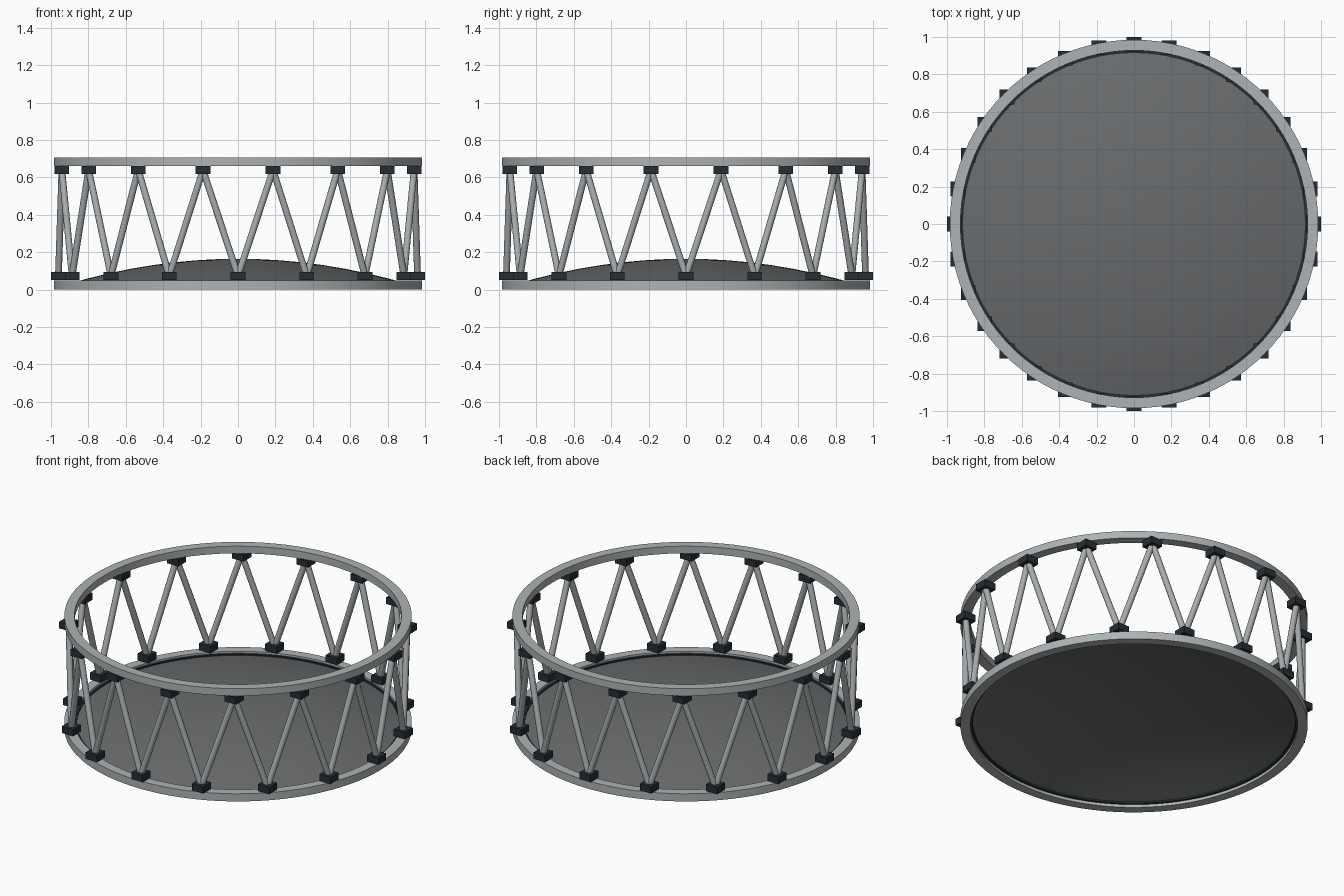
import bpy, bmesh, math
from mathutils import Vector

if "Cube" in bpy.data.objects:
    bpy.data.objects.remove(bpy.data.objects["Cube"])


def material(name, rgb):
    m = bpy.data.materials.new(name)
    m.diffuse_color = (*rgb, 1)
    m.use_nodes = True
    m.node_tree.nodes["Principled BSDF"].inputs["Base Color"].default_value = m.diffuse_color
    return m


METAL = material("light grey metal", (0.42, 0.45, 0.46))
STRUT = material("strut grey", (0.39, 0.42, 0.43))
PANEL = material("dark grey panel", (0.14, 0.147, 0.152))
JOINT = material("blue black joint", (0.020, 0.027, 0.034))

N = 16        # joints per ring
R = 0.96      # joint circle radius
SEG = 96


def lathe(name, profile, mat, closed=True):
    """Spin an (r, z) profile around z."""
    bm = bmesh.new()
    vs = [bm.verts.new((r, 0, z)) for r, z in profile]
    es = [bm.edges.new((a, b)) for a, b in zip(vs, vs[1:])]
    if closed:
        es.append(bm.edges.new((vs[-1], vs[0])))
    bmesh.ops.spin(bm, geom=vs + es, cent=(0, 0, 0), axis=(0, 0, 1),
                   angle=math.tau, steps=SEG)
    bmesh.ops.remove_doubles(bm, verts=bm.verts, dist=1e-4)
    bmesh.ops.recalc_face_normals(bm, faces=bm.faces)
    if not closed and sum(f.normal.z for f in bm.faces) < 0:
        bmesh.ops.reverse_faces(bm, faces=bm.faces)
    me = bpy.data.meshes.new(name)
    bm.to_mesh(me)
    bm.free()
    ob = bpy.data.objects.new(name, me)
    bpy.context.collection.objects.link(ob)
    return finish(ob, name, mat, True)


def finish(ob, name, mat, smooth=False):
    ob.name = name
    ob.data.materials.append(mat)
    if smooth:
        bpy.ops.object.select_all(action='DESELECT')
        ob.select_set(True)
        bpy.context.view_layer.objects.active = ob
        bpy.ops.object.shade_smooth_by_angle(angle=math.radians(35))
    return ob


def ring(name, r0, r1, z0, z1, mat):
    lathe(name, [(r0, z0), (r1, z0), (r1, z1), (r0, z1)], mat)


def joint(name, p):
    bpy.ops.mesh.primitive_cube_add(size=1, location=p)
    ob = bpy.context.object
    ob.data.transform(((0.078, 0, 0, 0), (0, 0.078, 0, 0), (0, 0, 0.042, 0), (0, 0, 0, 1)))
    finish(ob, name, JOINT)


def strut(name, a, b):
    d = b - a
    bpy.ops.mesh.primitive_cylinder_add(vertices=12, radius=0.018, depth=d.length,
                                        location=(a + b) / 2,
                                        rotation=d.to_track_quat('Z', 'Y').to_euler())
    finish(bpy.context.object, name, STRUT, True)


def on_circle(step, z):
    a = math.tau * step / N
    return Vector((R * math.cos(a), R * math.sin(a), z))


# hoops and the dark seal around the panel
ring("bottom_ring", 0.928, 0.985, 0.0, 0.048, METAL)
ring("top_ring", 0.928, 0.985, 0.661, 0.706, METAL)
ring("panel_seal", 0.914, 0.932, 0.018, 0.036, JOINT)

# shallow domed panel
lathe("domed_panel", [(0.92 * i / 8, 0.165 - 0.138 * (i / 8) ** 2) for i in range(9)],
      PANEL, closed=False)

# joints (all square to the axes) and zigzag struts
for i in range(N):
    low, high = on_circle(i, 0.073), on_circle(i + 0.5, 0.640)
    joint(f"bottom_joint_{i}", low)
    joint(f"top_joint_{i}", high)
    strut(f"rising_strut_{i}", low, high)
    strut(f"falling_strut_{i}", high, on_circle(i + 1, 0.073))
